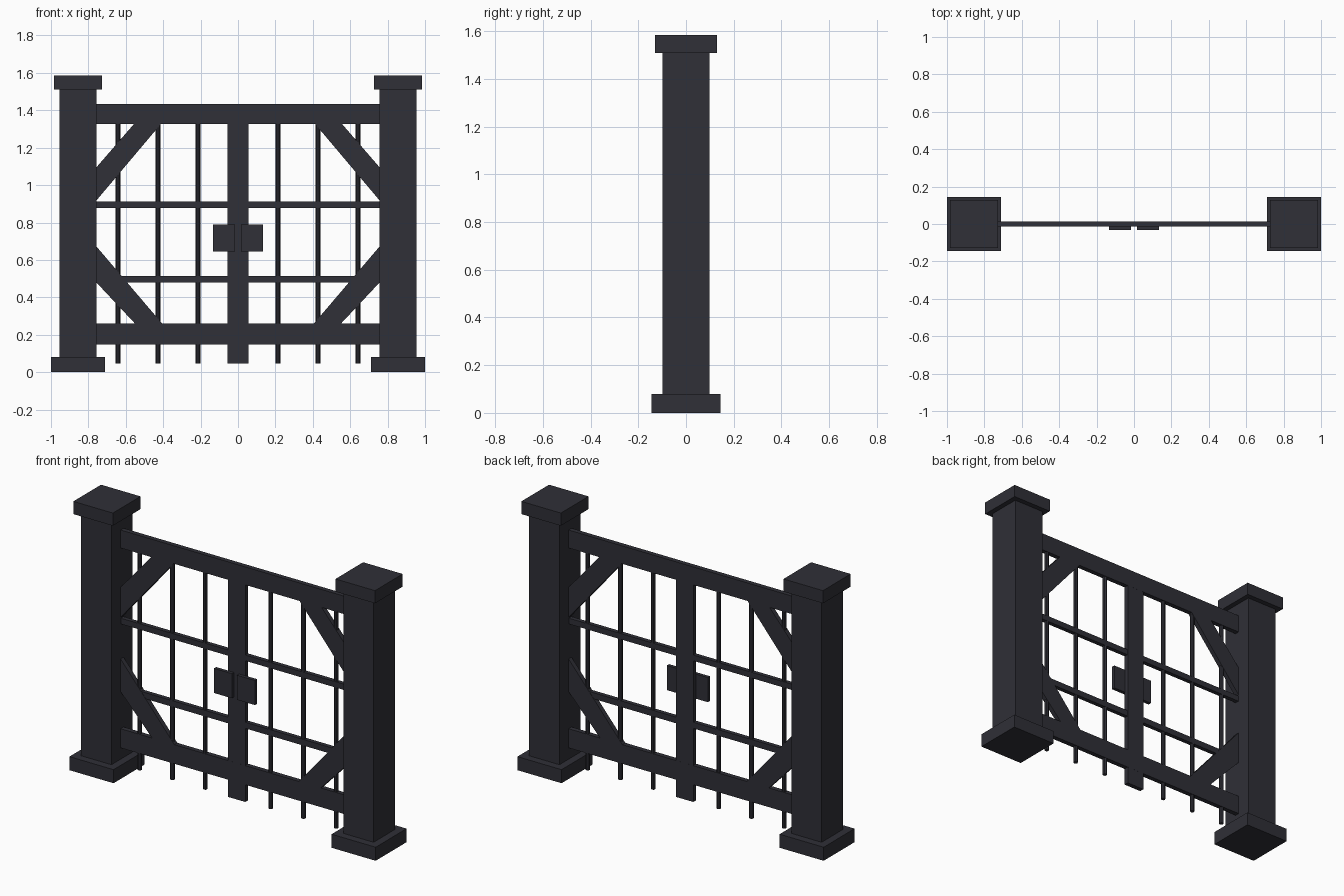
import bpy, bmesh

if "Cube" in bpy.data.objects:
    bpy.data.objects.remove(bpy.data.objects["Cube"])

iron = bpy.data.materials.new("dark iron")
iron.diffuse_color = (0.029, 0.029, 0.038, 1)
iron.use_nodes = True
iron.node_tree.nodes["Principled BSDF"].inputs["Base Color"].default_value = iron.diffuse_color


def finish(name, bm):
    bmesh.ops.recalc_face_normals(bm, faces=bm.faces)
    me = bpy.data.meshes.new(name)
    bm.to_mesh(me)
    bm.free()
    me.materials.append(iron)
    ob = bpy.data.objects.new(name, me)
    bpy.context.collection.objects.link(ob)
    return ob


def prism(name, pts, y0, y1):
    """Extrude an x-z outline from y0 to y1."""
    bm = bmesh.new()
    face = bm.faces.new([bm.verts.new((x, y0, z)) for x, z in pts])
    ext = bmesh.ops.extrude_face_region(bm, geom=[face])
    verts = [v for v in ext["geom"] if isinstance(v, bmesh.types.BMVert)]
    bmesh.ops.translate(bm, verts=verts, vec=(0, y1 - y0, 0))
    return finish(name, bm)


def box(name, x0, x1, y0, y1, z0, z1):
    return prism(name, [(x0, z0), (x1, z0), (x1, z1), (x0, z1)], y0, y1)


def bar(name, x, z0, z1, r):
    bm = bmesh.new()
    bmesh.ops.create_cone(bm, cap_ends=True, segments=8, radius1=r, radius2=r, depth=z1 - z0)
    bmesh.ops.translate(bm, verts=bm.verts, vec=(x, 0, (z0 + z1) / 2))
    return finish(name, bm)


T = 0.014   # half thickness of the gate frame
P = 0.757   # inner face of the posts

for s, side in ((-1, "left"), (1, "right")):
    # Post with base and cap
    c = 0.856 * s
    for part, h, hy, z0, z1 in (("post_base", 0.144, 0.144, 0, 0.08),
                                ("post_shaft", 0.099, 0.099, 0.08, 1.51),
                                ("post_cap", 0.129, 0.129, 1.51, 1.585)):
        box(f"{side}_{part}", c - h, c + h, -hy, hy, z0, z1)

    # Diagonal corner braces
    prism(f"{side}_upper_brace", [(s * x, z) for x, z in
          ((P, 0.918), (0.412, 1.327), (0.556, 1.327), (P, 1.095))], -T, T)
    prism(f"{side}_lower_brace", [(s * x, z) for x, z in
          ((P, 0.672), (0.406, 0.26), (0.551, 0.26), (P, 0.479))], -T, T)

    # Upright bars
    for i in range(1, 4):
        bar(f"{side}_upright_bar_{i}", s * 0.214 * i, 0.045, 1.34, 0.0125)

    # Lock plate on the front
    a, b = sorted((s * 0.017, s * 0.134))
    box(f"{side}_lock_plate", a, b, -0.033, -0.012, 0.645, 0.79)

# Horizontal rails
box("top_rail", -P, P, -T, T, 1.327, 1.433)
box("bottom_rail", -P, P, -T, T, 0.147, 0.26)
box("upper_thin_rail", -P, P, -0.0125, 0.0125, 0.878, 0.912)
box("lower_thin_rail", -P, P, -0.0125, 0.0125, 0.479, 0.515)

# Centre stile
box("centre_stile", -0.057, 0.057, -T + 0.0005, T - 0.0005, 0.045, 1.33)
